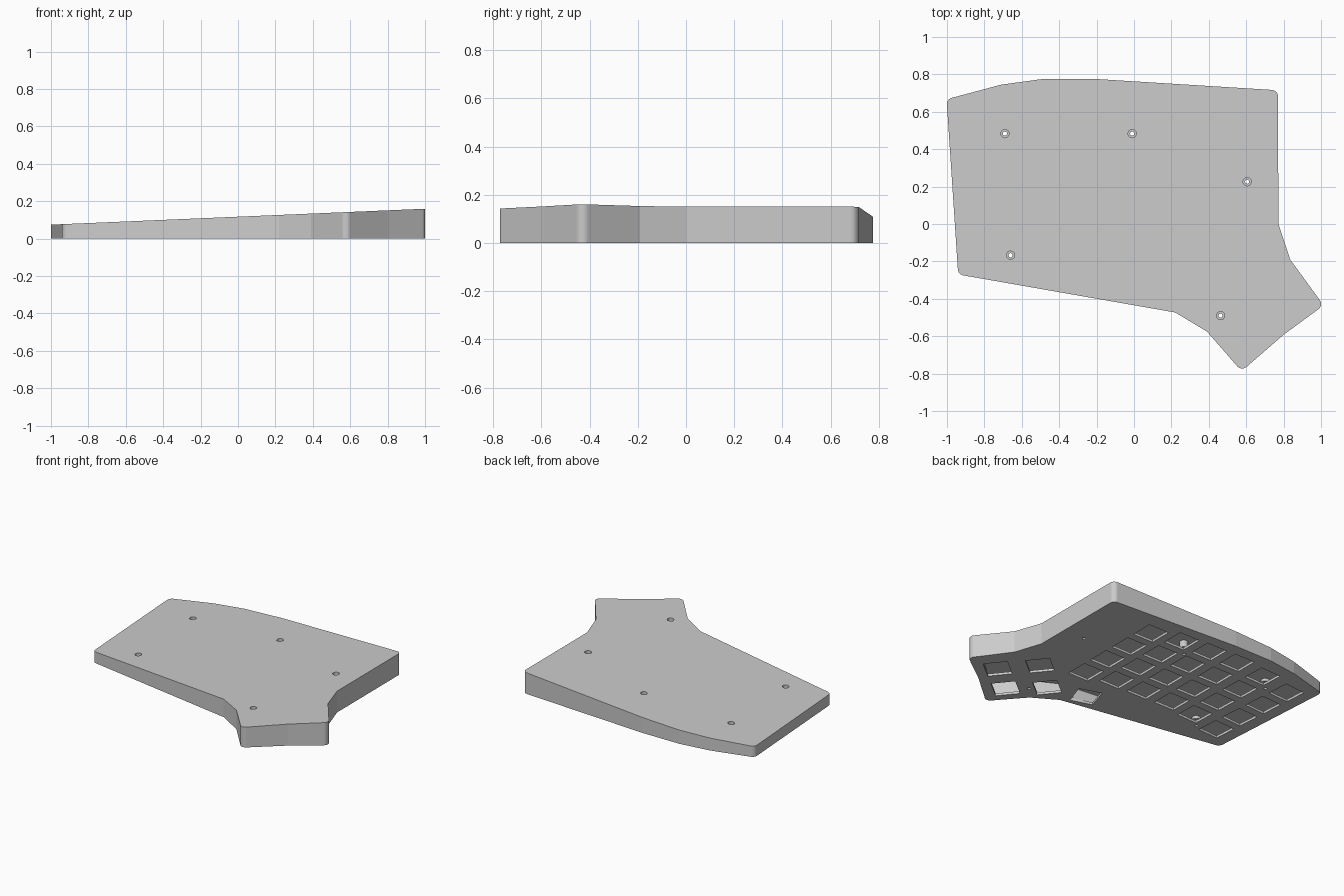
import bpy
import bmesh
from math import radians, tan
from mathutils import Vector, Matrix

cube = bpy.data.objects.get("Cube")
if cube:
    bpy.data.objects.remove(cube, do_unlink=True)

WALL, PLATE, LID = 0.035, 0.017, 0.03
KEY, PITCH = 0.158, 0.215

grey = bpy.data.materials.new("light_grey")
grey.use_nodes = True
grey.diffuse_color = (0.6, 0.6, 0.6, 1)
grey.node_tree.nodes["Principled BSDF"].inputs["Base Color"].default_value = (0.6, 0.6, 0.6, 1)

# Case outline, counter-clockwise
OUTLINE = [Vector(p) for p in (
    (-0.94, -0.27), (0.22, -0.473), (0.39, -0.575), (0.575, -0.787), (0.80, -0.592),
    (1.014, -0.435), (0.835, -0.19), (0.772, 0), (0.77, 0.715), (-0.2, 0.775),
    (-0.49, 0.775), (-0.71, 0.745), (-1.002, 0.667))]


def top_z(x):
    """Height of the sloped cover."""
    return 0.1175 + 0.0425 * x


def inset(points, dist):
    result = []
    for i, p in enumerate(points):
        a = (p - points[i - 1]).normalized()
        b = (points[(i + 1) % len(points)] - p).normalized()
        na, nb = Vector((-a.y, a.x)), Vector((-b.y, b.x))
        result.append(p + (na + nb) * dist / (1 + na.dot(nb)))
    return result


def rounded(points, radius, steps=10):
    """Round only the sharp corners; shallow bends stay crisp."""
    result = []
    for i, p in enumerate(points):
        a = (p - points[i - 1]).normalized()
        b = (points[(i + 1) % len(points)] - p).normalized()
        turn = a.angle(b)
        if turn < radians(60):
            result.append(p)
            continue
        t = radius * tan(turn / 2)
        start, end = p - a * t, p + b * t
        centre = start + Vector((-a.y, a.x)) * radius
        for k in range(steps + 1):
            spin = Matrix.Rotation(turn * k / steps, 2)
            result.append(centre + spin @ (start - centre))
    return result


def add_prism(bm, points, low, high):
    """Prism with a flat base; high gives the top height at each x."""
    base = [bm.verts.new((p.x, p.y, low)) for p in points]
    top = [bm.verts.new((p.x, p.y, high(p.x))) for p in points]
    bm.faces.new(base[::-1])
    bm.faces.new(top)
    for i in range(len(points)):
        j = (i + 1) % len(points)
        bm.faces.new((base[i], base[j], top[j], top[i]))


def make_object(name, bm):
    mesh = bpy.data.meshes.new(name)
    bmesh.ops.recalc_face_normals(bm, faces=bm.faces)
    bm.to_mesh(mesh)
    bm.free()
    mesh.materials.append(grey)
    obj = bpy.data.objects.new(name, mesh)
    bpy.context.collection.objects.link(obj)
    return obj


def circle(x, y, radius, sides=24):
    return [Vector((x, y)) + Matrix.Rotation(radians(360 * k / sides), 2) @ Vector((radius, 0))
            for k in range(sides)]


def square(centre, degrees):
    h = KEY / 2
    spin = Matrix.Rotation(radians(degrees), 2)
    return [centre + spin @ Vector(c) for c in ((-h, -h), (h, -h), (h, h), (-h, h))]


# Outer case
bm = bmesh.new()
add_prism(bm, rounded(OUTLINE, 0.035), 0, top_z)
case = make_object("case", bm)

# Hollow interior
bm = bmesh.new()
add_prism(bm, rounded(inset(OUTLINE, WALL), 0.012), PLATE, lambda x: top_z(x) - LID)
cavity = make_object("cavity_cutter", bm)

# Key openings: six staggered columns of four, then the thumb keys
keys = []
for x, y, tilt in ((0.32, 0.55, 0), (0.105, 0.60, 0), (-0.115, 0.61, 0),
                   (-0.34, 0.615, 0), (-0.58, 0.585, 2), (-0.83, 0.525, 4)):
    step = Matrix.Rotation(radians(tilt), 2) @ Vector((0, -PITCH))
    keys += [(Vector((x, y)) + step * row, tilt) for row in range(4)]
for x, y, tilt in ((0.78, -0.425, 39), (0.58, -0.585, 39), (0.60, -0.22, 39),
                   (0.385, -0.405, 39), (0.12, -0.335, -18)):
    keys.append((Vector((x, y)), tilt))
bm = bmesh.new()
for centre, tilt in keys:
    add_prism(bm, square(centre, tilt), -0.05, lambda x: PLATE + 0.008)
key_cutter = make_object("key_cutter", bm)

# Screw posts hanging from the cover, with stepped screw holes
SCREWS = [(-0.69, 0.483), (-0.01, 0.483), (0.605, 0.226), (-0.66, -0.167), (0.463, -0.49)]
posts, bores, heads = bmesh.new(), bmesh.new(), bmesh.new()
for x, y in SCREWS:
    add_prism(posts, circle(x, y, 0.028), 0.04, lambda px: top_z(px) - LID / 2)
    add_prism(bores, circle(x, y, 0.011), -0.05, lambda px: 0.3)
    add_prism(heads, circle(x, y, 0.022), top_z(x) - 0.022, lambda px: 0.3)
post = make_object("screw_posts", posts)
bore = make_object("bore_cutter", bores)
head = make_object("screw_head_cutter", heads)

# Combine everything into one shell
bpy.context.view_layer.objects.active = case
for tool, mode in ((cavity, "DIFFERENCE"), (key_cutter, "DIFFERENCE"), (post, "UNION"),
                   (bore, "DIFFERENCE"), (head, "DIFFERENCE")):
    mod = case.modifiers.new(tool.name, "BOOLEAN")
    mod.operation = mode
    mod.solver = "EXACT"
    mod.object = tool
    tool.hide_render = True
    bpy.ops.object.modifier_apply(modifier=mod.name)
    bpy.data.objects.remove(tool, do_unlink=True)
